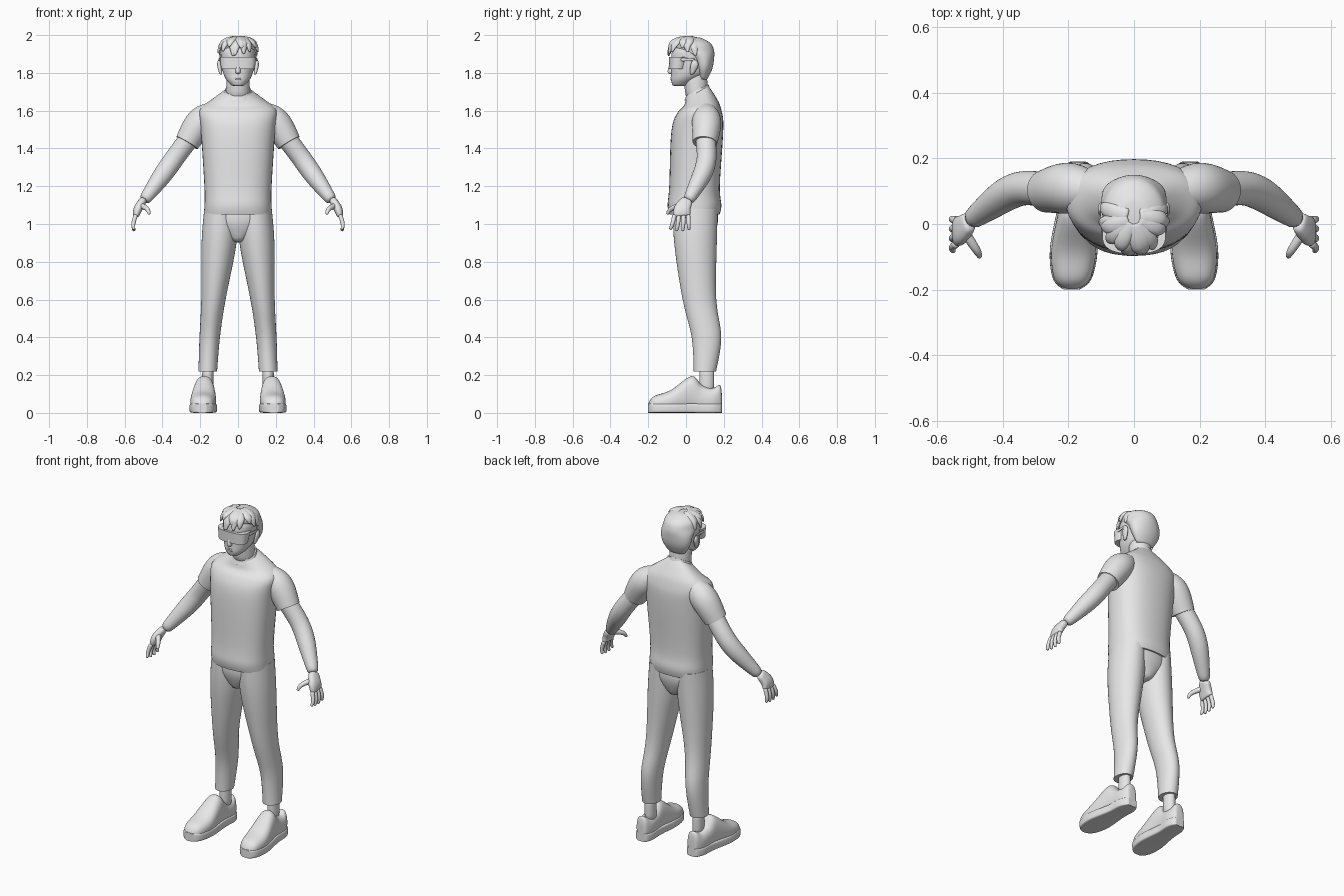
import bpy
import bmesh
import random
from math import sin, cos, pi, radians, copysign
from mathutils import Vector

if "Cube" in bpy.data.objects:
    bpy.data.objects.remove(bpy.data.objects["Cube"])
random.seed(4)

SIDEWAYS, BACKWARD, UPWARD = Vector((1, 0, 0)), Vector((0, 1, 0)), Vector((0, 0, 1))

grey = bpy.data.materials.new("plain_grey")
grey.use_nodes = True
grey.diffuse_color = (.8, .8, .8, 1)
grey.node_tree.nodes["Principled BSDF"].inputs["Base Color"].default_value = grey.diffuse_color


def spline(keys, steps):
    """Pass a smooth curve through the key rows, whatever their columns mean."""
    rows = []
    last = len(keys) - 1
    for i in range(last):
        before, start, end, after = [keys[max(0, min(last, k))] for k in range(i - 1, i + 3)]
        for step in range(steps):
            t = step / steps
            row = []
            for a, b, c, d in zip(before, start, end, after):
                leave, arrive = (c - a) / 2, (d - b) / 2
                bend = (leave + arrive - 2 * (c - b)) * t + 3 * (c - b) - 2 * leave - arrive
                row.append(b + leave * t + bend * t * t)
            rows.append(row)
    return rows + [list(keys[last])]


def loft(name, keys, axis=None, ref=BACKWARD, power=2, mirror=False, crisp=False,
         tilt=None, sides=20, steps=3):
    """Skin rings of (x, y, z, radius, second radius); without an axis they follow the path."""
    rings = spline(keys, steps)
    centres = [Vector(ring[:3]) for ring in rings]
    bm = bmesh.new()
    loops = []
    for i, (centre, ring) in enumerate(zip(centres, rings)):
        ahead, behind = centres[min(i + 1, len(centres) - 1)], centres[max(i - 1, 0)]
        along = axis or (ahead - behind).normalized()
        deep = (ref - along * ref.dot(along)).normalized()
        wide = deep.cross(along)
        loop = []
        for k in range(sides):
            angle = 2 * pi * k / sides
            c, s = [copysign(abs(f) ** (2 / power), f) for f in (cos(angle), sin(angle))]
            point = centre + wide * c * ring[3] + deep * s * ring[-1]
            if tilt:
                point.z += tilt(centre.z) * (point.y - centre.y)
            loop.append(bm.verts.new(point))
        loops.append(loop)
    for lower, upper in zip(loops, loops[1:]):
        for k in range(sides):
            bm.faces.new((lower[k - 1], lower[k], upper[k], upper[k - 1]))
    caps = [bm.faces.new(loops[0]), bm.faces.new(loops[-1])]
    bmesh.ops.recalc_face_normals(bm, faces=bm.faces)
    for face in bm.faces:
        face.smooth = True
    if crisp:
        crease = bm.edges.layers.float.new("crease_edge")
        for edge in [edge for cap in caps for edge in cap.edges]:
            edge[crease] = 1
            edge.smooth = False
    mesh = bpy.data.meshes.new(name)
    bm.to_mesh(mesh)
    bm.free()
    mesh.materials.append(grey)
    part = bpy.data.objects.new(name, mesh)
    bpy.context.collection.objects.link(part)
    if mirror:
        part.modifiers.new("mirror", "MIRROR").use_mirror_merge = False
    part.modifiers.new("subdivision", "SUBSURF").render_levels = 1


def stack(name, rows, **options):
    """Level rings on the centre line from rows of (height, front, back, half width)."""
    loft(name, [(0, (front + back) / 2, height, half, (back - front) / 2)
                for height, front, back, half in rows], axis=UPWARD, **options)


# Shirt: the rings lean back more and more towards the neckline
def neckline(height):
    return max(0, min(.5, 5 * (height - 1.6)))


stack("shirt", [(1.05, -.09, .18, .18), (1.1, -.1, .19, .18), (1.2, -.09, .18, .18),
                (1.5, -.08, .2, .2), (1.6, -.04, .19, .21), (1.65, -.01, .16, .15),
                (1.7, 0, .12, .07)], power=2.4, crisp=True, tilt=neckline)
stack("collar_band", [(1.68, -.01, .13, .08), (1.71, 0, .12, .07)],
      crisp=True, tilt=neckline)
loft("sleeve", [(.13, .1, 1.59, .06), (.2, .11, 1.54, .08), (.27, .1, 1.43, .066)],
     mirror=True, crisp=True)

# Trousers
stack("trouser_seat", [(.9, -.03, .13, .03), (1, -.07, .17, .17), (1.08, -.07, .17, .17)])
loft("trouser_leg", [(.09, .05, 1.08, .09, .12), (.1, .05, .9, .095, .115),
                     (.13, .07, .6, .065, .09), (.15, .11, .4, .055, .08),
                     (.16, .1, .22, .05, .06)], axis=UPWARD, mirror=True, crisp=True)
loft("ankle", [(.16, .11, .25, .03, .04), (.16, .11, .1, .03, .04)], axis=UPWARD, mirror=True)

# Shoes: sections run from toe to heel as (position, half width, height)
shoe = [(-.2, .02, .05), (-.17, .055, .09), (-.08, .07, .12), (.03, .055, .2),
        (.08, .05, .15), (.14, .05, .13), (.18, .035, .15), (.19, .02, .1)]
sole_height = .05


def shoe_loft(name, top, spread, **options):
    """Loft the shoe sections, with their tops and widths changed by two rules."""
    loft(name, [(.18 - y / 20, y, top(height) / 2, half + spread, top(height) / 2)
                for y, half, height in shoe],
         axis=BACKWARD, ref=UPWARD, mirror=True, **options)


shoe_loft("shoe_upper", lambda height: height, 0, power=2.4)
shoe_loft("shoe_sole", lambda height: sole_height, .004, power=7, crisp=True)

# Arms and hands
loft("arm", [(.23, .1, 1.49, .055), (.32, .11, 1.37, .053), (.37, .1, 1.3, .053),
             (.42, .07, 1.23, .048), (.5, .01, 1.12, .03)], mirror=True)
loft("palm", [(.5, .01, 1.13, .02, .03), (.53, -.02, 1.08, .024, .045),
              (.54, -.02, 1.04, .016, .045)], power=2.5, mirror=True)
for i, finger in enumerate(("index", "middle", "ring", "little")):
    knuckle = -.06 + .024 * i
    tip = 1.4 * knuckle
    loft(finger + "_finger", [(.54, knuckle, 1.05, .013), (.555, (knuckle + tip) / 2, 1, .012),
                              (.55, tip, .97 - .01 * sin(i), .008)], sides=8, mirror=True)
loft("thumb", [(.52, -.02, 1.1, .018), (.48, -.08, 1.08, .014), (.47, -.1, 1.05, .008)],
     ref=SIDEWAYS, sides=8, mirror=True)

# Neck, head and face
stack("neck", [(1.65, 0, .12, .066), (1.82, -.02, .11, .06)])
stack("head", [(1.73, -.07, 0, .03), (1.76, -.08, .05, .06), (1.8, -.08, .11, .08),
               (1.87, -.08, .13, .09), (1.93, -.07, .13, .09), (1.98, -.01, .07, .04)],
      power=2.2)
stack("nose", [(1.87, -.08, -.06, .01), (1.81, -.1, -.06, .016), (1.795, -.09, -.07, .01)],
      sides=8)
for name, height in (("upper_lip", 1.776), ("lower_lip", 1.766)):
    stack(name, [(height + rise, -.083, -.06, .02) for rise in (-.004, .004)], sides=12)
loft("ear", [(.09, .03, 1.79, .008, .01), (.1, .045, 1.84, .012, .024),
             (.1, .045, 1.87, .006, .01)], axis=UPWARD, sides=8, mirror=True)

# Wraparound visor with temple arms
stack("visor", [(1.82, -.09, 0, .09), (1.885, -.092, .02, .098)], power=2.6, crisp=True)
loft("visor_arm", [(.096, -.03, 1.87, .004, .01), (.1, .05, 1.87, .004, .006)],
     axis=BACKWARD, ref=UPWARD, power=4, sides=8, mirror=True)

# Hair: a cap that is low at the nape, then layered locks over the brow
stack("hair_cap", [(1.76, .07, .11, .05), (1.82, .05, .14, .09), (1.88, .02, .15, .1),
                   (1.92, -.06, .15, .1), (1.96, -.07, .13, .09), (1.99, -.01, .07, .04)])


def lock(name, angle, reach, drop):
    """A flat tapering lock that leaves the crown level and curls down to its tip."""
    outward, across = Vector((sin(angle) * .9, -cos(angle), 0)), Vector((cos(angle), sin(angle), 0))
    sway = random.uniform(-.03, .03)
    rings = []
    for t in (.1, .4, .7, 1):
        centre = outward * reach * sin(t * pi / 2) + across * sway * t
        centre += BACKWARD * .02 + UPWARD * (1.985 - drop * t * t)
        rings.append((*centre, .014 - .01 * t ** 4, .028 - .022 * t ** 4))
    loft(name, rings, ref=across, sides=8)


for i in range(-4, 5):
    lock("fringe_lock", radians(24 * i), .115, random.uniform(.07, .1))
for i in range(-2, 4):
    lock("top_lock", radians(32 * i), .11, random.uniform(.04, .06))
